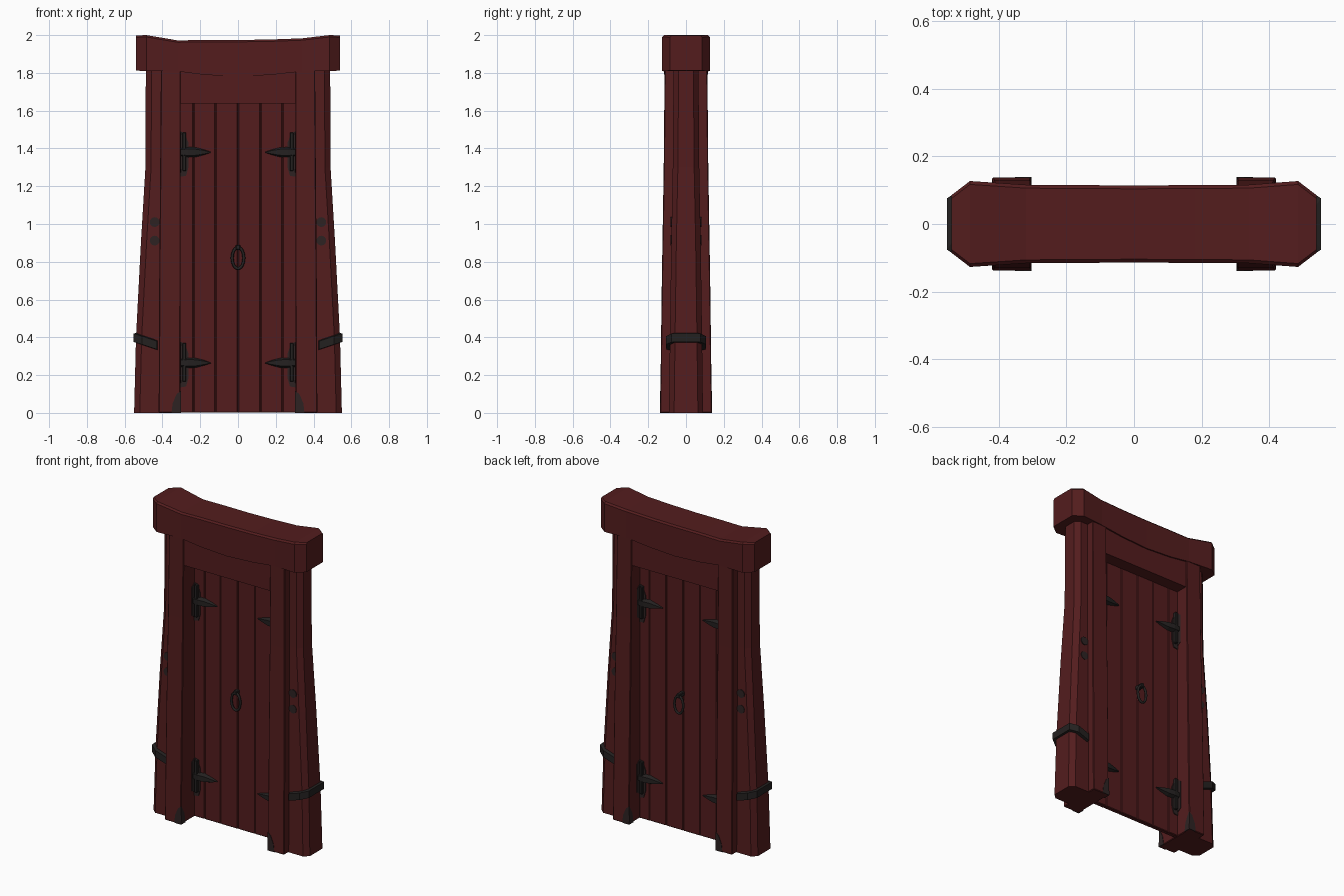
import bpy, bmesh, math, random

if "Cube" in bpy.data.objects:
    bpy.data.objects.remove(bpy.data.objects["Cube"])
random.seed(4)


def material(name, col):
    m = bpy.data.materials.new(name)
    m.diffuse_color = (*col, 1)
    m.use_nodes = True
    m.node_tree.nodes["Principled BSDF"].inputs["Base Color"].default_value = m.diffuse_color
    return m


WOOD = material("dark red wood", (0.087, 0.0120, 0.0127))
IRON = material("black iron", (0.0175, 0.0150, 0.0145))
STAIN = material("worn iron stain", (0.027, 0.0165, 0.0165))


def finish(name, bm, mat, bevel=0, smooth=False):
    bmesh.ops.recalc_face_normals(bm, faces=bm.faces)
    me = bpy.data.meshes.new(name)
    bm.to_mesh(me)
    bm.free()
    ob = bpy.data.objects.new(name, me)
    bpy.context.collection.objects.link(ob)
    me.materials.append(mat)
    if smooth:
        for p in me.polygons:
            p.use_smooth = True
    if bevel:
        b = ob.modifiers.new("bevel", 'BEVEL')
        b.width, b.segments = bevel, 1
    return ob


def loft(name, sections, mat, bevel=0):
    """Skin a closed solid through equal-length rings of points."""
    bm = bmesh.new()
    rings = [[bm.verts.new(p) for p in s] for s in sections]
    n = len(rings[0])
    for a, b in zip(rings, rings[1:]):
        for i in range(n):
            j = (i + 1) % n
            bm.faces.new((a[i], a[j], b[j], b[i]))
    bm.faces.new(rings[0])
    bm.faces.new(rings[-1])
    return finish(name, bm, mat, bevel)


def box(name, x0, x1, y0, y1, z0, z1, mat, bevel=0):
    ring = lambda z: [(x0, y0, z), (x1, y0, z), (x1, y1, z), (x0, y1, z)]
    return loft(name, [ring(z0), ring(z1)], mat, bevel)


def plate_xz(name, pts, y0, y1, mat, bevel=0):
    return loft(name, [[(x, y, z) for x, z in pts] for y in (y0, y1)], mat, bevel)


def plate_yz(name, pts, x0, x1, mat):
    return loft(name, [[(x, y, z) for y, z in pts] for x in (x0, x1)], mat)


DOOR_Y, DOOR_T = 0.014, 0.016      # door centre and half thickness


def off(f, d):
    """y at distance d off the door's front (-1) or back (1) face."""
    return DOOR_Y + f * (DOOR_T + d)


for s in (-1, 1):
    side = "left" if s < 0 else "right"

    # flared outer post with chamfered outer corners
    secs = []
    for z, xo, d in ((0, .55, .090), (.4, .54, .085), (.9, .514, .078),
                     (1.3, .49, .070), (1.83, .488, .066)):
        half = [(.36, d), (xo - .03, d), (xo, d - .027)]
        secs.append([(s * x, y, z) for x, y in half] +
                    [(s * x, -y, z) for x, y in reversed(half)])
    loft(f"{side}_outer_post", secs, WOOD)

    # inner jamb
    secs = []
    for z, xi, xo, d in ((0, .306, .42, .137), (.7, .304, .417, .128),
                         (1.3, .304, .412, .118), (1.83, .304, .408, .113)):
        secs.append([(s * xi, -d, z), (s * xo, -d, z), (s * xo, d, z), (s * xi, d, z)])
    loft(f"{side}_jamb", secs, WOOD, .004)

    # iron strap wrapped round the post
    path = [(.430, -.088, .358), (.508, -.090, .384), (.541, -.060, .398)]
    path += [(x, -y, z) for x, y, z in reversed(path)]
    secs = []
    for x, y, z in path:
        k = math.copysign(.016, y)
        ox = .012 if x > .52 else 0
        inner, outer = (x - .006, y - k * .6), (x + ox, y + k)
        secs.append([(s * p[0], p[1], z + h) for p, h in
                     ((inner, -.026), (outer, -.022), (outer, .022), (inner, .026))])
    loft(f"{side}_post_strap", secs, IRON)

    for f in (-1, 1):
        face = "front" if f < 0 else "back"
        # round nail heads on the outer post
        for z in (.912, 1.01):
            pts = [(s * .441 + .026 * math.cos(a * math.pi / 8),
                    z + .026 * math.sin(a * math.pi / 8)) for a in range(16)]
            plate_xz(f"{side}_{face}_nail", pts, f * .0715, f * .081, STAIN)

        # stain at the foot of the jamb
        plate_xz(f"{side}_{face}_foot_stain",
                 [(s * .304, 0), (s * .352, 0), (s * .346, .05), (s * .325, .10), (s * .304, .115)],
                 f * .1305, f * .1385, STAIN)
        plate_yz(f"{side}_{face}_foot_stain_inner",
                 [(f * .1385, 0), (f * .095, 0), (f * .105, .06), (f * .134, .115)],
                 s * .303, s * .310, STAIN)

        # hinges
        for zc in (1.38, .265):
            plate_xz(f"{side}_{face}_hinge_stain",
                     [(s * .304, zc - .13), (s * .275, zc - .125), (s * .262, zc - .08),
                      (s * .262, zc + .05), (s * .285, zc + .105), (s * .304, zc + .11)],
                     off(f, -.003), off(f, .004), STAIN)
            plate_yz(f"{side}_{face}_hinge_jamb_stain",
                     [(off(f, 0), zc - .11), (off(f, .03), zc - .09),
                      (off(f, .03), zc + .09), (off(f, 0), zc + .11)],
                     s * .302, s * .309, STAIN)
            box(f"{side}_{face}_hinge_plate", *sorted((s * .274, s * .293)),
                *sorted((off(f, -.002), off(f, .020))), zc - .10, zc + .105, IRON, .003)
            strap = [[(s * x, off(f, y), zc + z) for y, z in ((-.004, -h), (d, -h * .6), (d, h * .6), (-.004, h))]
                     for x, h, d in ((.302, .024, .020), (.265, .028, .024), (.225, .027, .020),
                                     (.18, .015, .013), (.143, .002, .006))]
            loft(f"{side}_{face}_hinge_strap", strap, IRON)

# lintel between the jambs, set back under the beam
box("lintel", -.40, .40, -.1065, .1065, 1.637, 1.84, WOOD)

# sagging top beam with chamfered ends
secs = []
for x, d, top, bot in ((-.54, .085, 1.998, 1.812), (-.485, .127, 2.0, 1.81), (-.32, .116, 1.972, 1.808),
                       (-.18, .115, 1.974, 1.79), (0, .114, 1.974, 1.78), (.18, .115, 1.977, 1.79),
                       (.34, .116, 1.983, 1.808), (.485, .127, 2.0, 1.81), (.54, .085, 1.998, 1.812)):
    c = .010
    secs.append([(x, -d, bot), (x, d, bot), (x, d, top - c), (x, d - c, top),
                 (x, -d + c, top), (x, -d, top - c)])
loft("top_beam", secs, WOOD)

# door planks over a thin core
edges = [-.31, -.235, -.12, 0, .12, .235, .31]
for i, (a, b) in enumerate(zip(edges, edges[1:])):
    t = DOOR_T + random.uniform(-.002, .001)
    box(f"door_plank_{i + 1}", a + .001, b - .001, DOOR_Y - t, DOOR_Y + t, 0.001, 1.645, WOOD, .004)
box("door_core", -.31, .31, DOOR_Y - .01, DOOR_Y + .01, .002, 1.645, WOOD)

# oval ring handles with their holders, front and back
for f, gap in ((-1, .020), (1, .042)):
    face = "front" if f < 0 else "back"
    bm = bmesh.new()
    N, M, r = 20, 6, .008
    grid = []
    for i in range(N):
        a = 2 * math.pi * i / N
        row = []
        for j in range(M):
            q = 2 * math.pi * j / M
            k = r * math.cos(q)
            row.append(bm.verts.new(((.031 + k) * math.cos(a), off(f, gap) + r * math.sin(q),
                                     .82 + (.056 + k) * math.sin(a))))
        grid.append(row)
    for i in range(N):
        for j in range(M):
            p, q = (i + 1) % N, (j + 1) % M
            bm.faces.new((grid[i][j], grid[p][j], grid[p][q], grid[i][q]))
    finish(f"{face}_ring_handle", bm, IRON, smooth=True)
    box(f"{face}_ring_holder", -.012, .012, *sorted((off(f, -.004), off(f, gap + .01))),
        .863, .89, IRON, .004)
